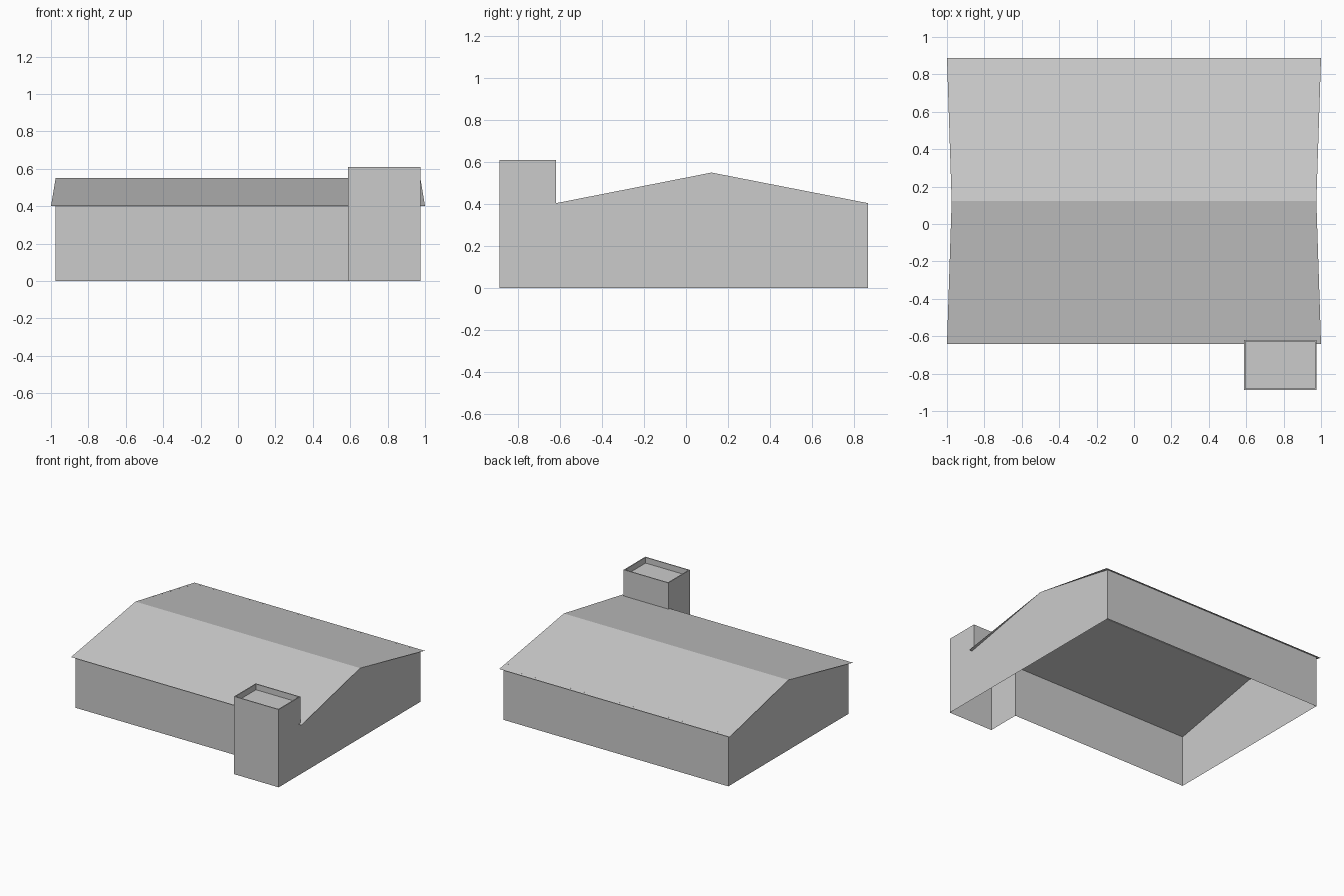
import bpy
import bmesh
from mathutils import Vector

cube = bpy.data.objects.get("Cube")
if cube:
    bpy.data.objects.remove(cube, do_unlink=True)

# Main sizes
WALL_X, EAVE_X = 0.975, 1.0
FRONT, BACK, RIDGE_Y = -0.62, 0.868, 0.122
EAVE_Z, WALL_TOP, RIDGE_Z = 0.40, 0.404, 0.55
ROOF_FRONT, ROOF_BACK = -0.642, 0.888
STACK_X, STACK_FRONT, STACK_TOP = 0.588, -0.888, 0.61
RIM, RECESS = 0.011, 0.045

grey = bpy.data.materials.new("plain_grey")
grey.use_nodes = True
colour = (0.6, 0.6, 0.6, 1)
grey.diffuse_color = colour
grey.node_tree.nodes["Principled BSDF"].inputs["Base Color"].default_value = colour


def make_object(name, bm):
    mesh = bpy.data.meshes.new(name)
    bm.to_mesh(mesh)
    bm.free()
    mesh.materials.append(grey)
    obj = bpy.data.objects.new(name, mesh)
    bpy.context.collection.objects.link(obj)
    return obj


def panel(bm, points, facing):
    """Flat face through the points, turned towards the given direction."""
    face = bm.faces.new([bm.verts.new(p) for p in points])
    face.normal_update()
    if face.normal.dot(Vector(facing)) < 0:
        face.normal_flip()
    return face


def wall_x(bm, x0, x1, y, z0, z1, side):
    panel(bm, [(x0, y, z0), (x1, y, z0), (x1, y, z1), (x0, y, z1)], (0, side, 0))


# House walls: open underneath, front wall stops at the chimney
bm = bmesh.new()
wall_x(bm, -WALL_X, STACK_X, FRONT, 0, WALL_TOP, -1)
wall_x(bm, -WALL_X, WALL_X, BACK, 0, WALL_TOP, 1)
gable = [(BACK, 0), (BACK, WALL_TOP), (RIDGE_Y, RIDGE_Z), (FRONT, WALL_TOP)]
right_end = [(FRONT, 0)]
left_end = [(FRONT, STACK_TOP), (STACK_FRONT, STACK_TOP), (STACK_FRONT, 0)]
panel(bm, [(-WALL_X, y, z) for y, z in gable + right_end], (-1, 0, 0))
panel(bm, [(WALL_X, y, z) for y, z in gable + left_end], (1, 0, 0))
make_object("house_walls", bm)

# Roof: two thin slopes, slightly wider at the eaves than at the ridge
bm = bmesh.new()
for eave_y in (ROOF_FRONT, ROOF_BACK):
    panel(bm, [(-EAVE_X, eave_y, EAVE_Z), (EAVE_X, eave_y, EAVE_Z),
               (WALL_X, RIDGE_Y, RIDGE_Z), (-WALL_X, RIDGE_Y, RIDGE_Z)], (0, 0, 1))
bmesh.ops.remove_doubles(bm, verts=bm.verts, dist=0.0001)
make_object("roof", bm)

# Chimney: its outer side is part of the house end wall
bm = bmesh.new()
wall_x(bm, STACK_X, WALL_X, STACK_FRONT, 0, STACK_TOP, -1)
wall_x(bm, STACK_X, WALL_X, FRONT, WALL_TOP, STACK_TOP, 1)
panel(bm, [(STACK_X, STACK_FRONT, 0), (STACK_X, FRONT, 0),
           (STACK_X, FRONT, STACK_TOP), (STACK_X, STACK_FRONT, STACK_TOP)], (-1, 0, 0))
make_object("chimney_walls", bm)

# Chimney top: narrow rim around a shallow recess
bm = bmesh.new()
top = panel(bm, [(STACK_X, STACK_FRONT, STACK_TOP), (WALL_X, STACK_FRONT, STACK_TOP),
                 (WALL_X, FRONT, STACK_TOP), (STACK_X, FRONT, STACK_TOP)], (0, 0, 1))
bmesh.ops.inset_region(bm, faces=[top], thickness=RIM, use_boundary=True)
result = bmesh.ops.extrude_face_region(bm, geom=[top])
moved = [g for g in result["geom"] if isinstance(g, bmesh.types.BMVert)]
bmesh.ops.translate(bm, verts=moved, vec=(0, 0, -RECESS))
if top.is_valid:
    bmesh.ops.delete(bm, geom=[top], context="FACES_ONLY")
make_object("chimney_top", bm)
